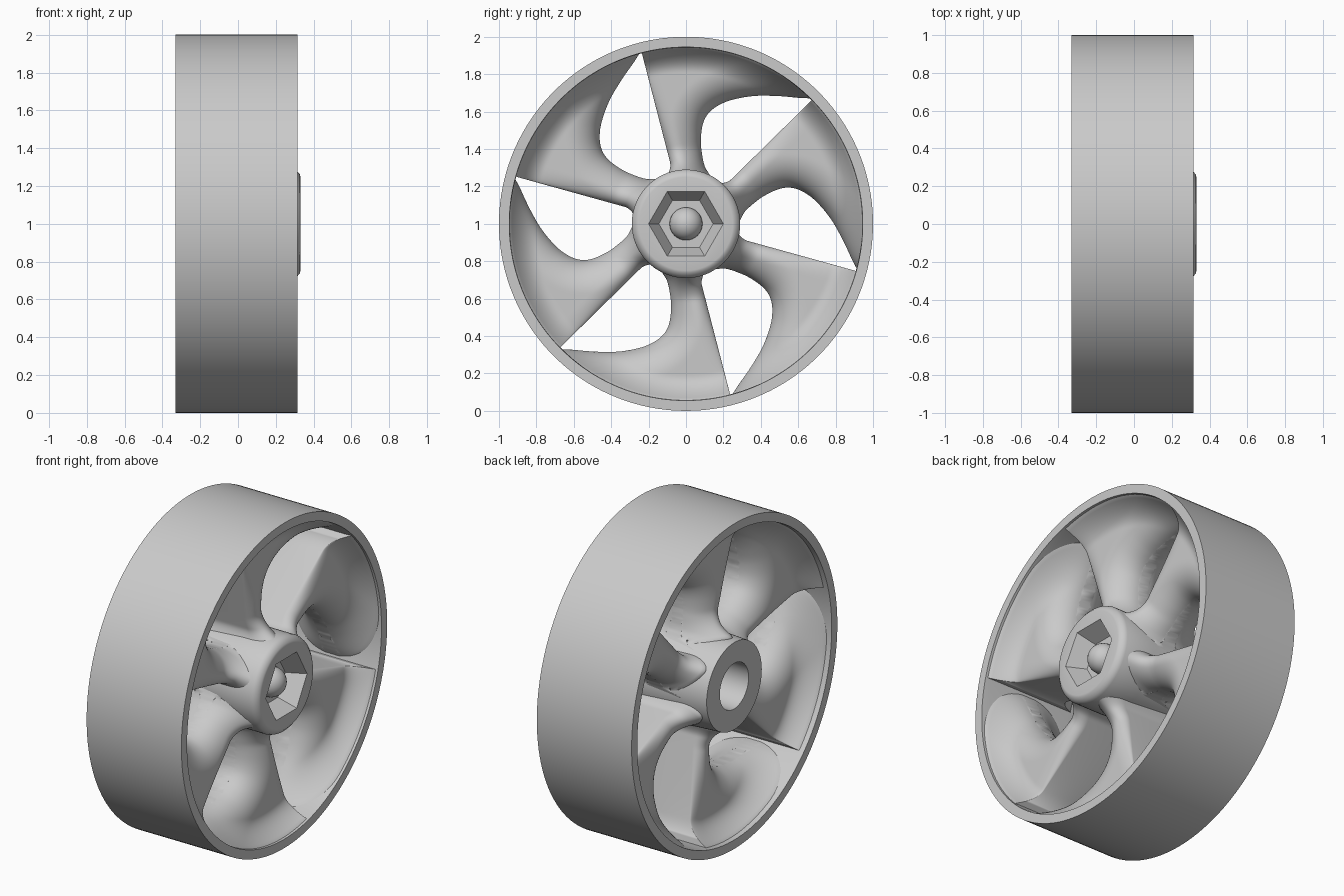
import bpy, bmesh, math
from mathutils import Vector

cube = bpy.data.objects.get("Cube")
if cube:
    bpy.data.objects.remove(cube, do_unlink=True)

GREY = (0.59, 0.59, 0.59, 1)
grey = bpy.data.materials.new("cast_grey")
grey.use_nodes = True
grey.diffuse_color = GREY
grey.node_tree.nodes["Principled BSDF"].inputs["Base Color"].default_value = GREY


def smooth_object(obj, degrees):
    bpy.ops.object.select_all(action='DESELECT')
    obj.select_set(True)
    bpy.context.view_layer.objects.active = obj
    bpy.ops.object.shade_smooth_by_angle(angle=math.radians(degrees))


def make_object(name, bm, degrees=35):
    """Finish a bmesh as an object centred on the wheel axis."""
    bmesh.ops.remove_doubles(bm, verts=bm.verts, dist=1e-5)
    bmesh.ops.recalc_face_normals(bm, faces=bm.faces)
    mesh = bpy.data.meshes.new(name)
    bm.to_mesh(mesh)
    bm.free()
    mesh.materials.append(grey)
    obj = bpy.data.objects.new(name, mesh)
    obj.location.z = 1
    bpy.context.collection.objects.link(obj)
    smooth_object(obj, degrees)
    return obj


def polar(x, r, angle):
    return Vector((x, r * math.cos(angle), r * math.sin(angle)))


def lathe(profile, segments, closed=False):
    """Revolve (radius, x) points about the x axis."""
    bm = bmesh.new()
    verts = [bm.verts.new((x, r, 0)) for r, x in profile]
    edges = [bm.edges.new(p) for p in zip(verts, verts[1:])]
    if closed:
        edges.append(bm.edges.new((verts[-1], verts[0])))
    bmesh.ops.spin(bm, geom=verts + edges, axis=(1, 0, 0), cent=(0, 0, 0),
                   angle=math.tau, steps=segments)
    return bm


# Rim: plain outer tread with thin inner wall
rim_profile = [(1, -0.33), (1, 0.315), (0.945, 0.315), (0.942, 0.27),
               (0.942, -0.285), (0.945, -0.33)]
make_object("rim", lathe(rim_profile, 160, True))

# Hub: chamfered front, blind bore at the back
hub_profile = [(0, 0.1), (0.14, 0.1), (0.14, -0.328), (0.268, -0.328), (0.28, -0.1),
               (0.29, 0.1), (0.29, 0.29), (0.282, 0.31), (0.262, 0.327),
               (0.25, 0.33), (0, 0.33)]
hub = make_object("hub", lathe(hub_profile, 72))

# Tapered hexagonal socket cut into the hub front
bm = bmesh.new()
rings = [[bm.verts.new(polar(x, r, k * math.pi / 3)) for k in range(6)]
         for x, r in ((0.22, 0.145), (0.34, 0.205))]
for k in range(6):
    j = (k + 1) % 6
    bm.faces.new((rings[0][k], rings[0][j], rings[1][j], rings[1][k]))
bm.faces.new(rings[0])
bm.faces.new(rings[1])
cutter = make_object("socket_cutter", bm)
cutter.hide_render = True
cut = hub.modifiers.new("socket", 'BOOLEAN')
cut.operation = 'DIFFERENCE'
cut.solver = 'EXACT'
cut.object = cutter
bpy.context.view_layer.update()
bpy.context.view_layer.objects.active = hub
# The cut must come before any smoothing modifier
while hub.modifiers[0] != cut:
    bpy.ops.object.modifier_move_up(modifier=cut.name)
bpy.ops.object.modifier_apply(modifier=cut.name)
bpy.data.objects.remove(cutter, do_unlink=True)
smooth_object(hub, 35)

# Domed axle end in the socket
bm = bmesh.new()
bmesh.ops.create_uvsphere(bm, u_segments=32, v_segments=16, radius=0.088)
dome = make_object("axle_dome", bm)
dome.location.x = 0.225

# Curved opening edge: (radius, degrees from the opening tip)
CURVE = [(0.285, 18), (0.32, 27), (0.4, 33.5), (0.48, 35.8), (0.56, 35.6), (0.62, 33),
         (0.68, 28), (0.73, 22.5), (0.78, 16.8), (0.83, 11), (0.9, 4), (0.955, 0)]


def curve_angle(r):
    """Smooth interpolation of the opening edge."""
    if r <= CURVE[0][0]:
        return max(0, CURVE[0][1] - (CURVE[0][0] - r) * 700)
    if r >= CURVE[-1][0]:
        return 0
    i = max(k for k, p in enumerate(CURVE) if p[0] <= r)

    def slope(k):
        a, b = CURVE[max(k - 1, 0)], CURVE[min(k + 1, len(CURVE) - 1)]
        return (b[1] - a[1]) / (b[0] - a[0])
    (r0, a0), (r1, a1) = CURVE[i], CURVE[i + 1]
    w = r1 - r0
    t = (r - r0) / w
    return ((1 + 2 * t) * (1 - t) ** 2 * a0 + t * (1 - t) ** 2 * w * slope(i)
            + t * t * (3 - 2 * t) * a1 + t * t * (t - 1) * w * slope(i + 1))


edge_points = []
for k in range(301):
    r = 0.285 + 0.67 * k / 300
    edge_points.append(polar(0, r, math.radians(curve_angle(r))))


def roll(distance, width):
    """Quarter ellipse from 0 at an edge to 1 inside."""
    t = min(max(distance, 0) / width, 1)
    return math.sqrt(1 - (1 - t) ** 2)


def half_thickness(point, wall_distance):
    """Rounded along both edges, filleted into hub and rim."""
    r = point.length
    curve_distance = min((point - q).length_squared for q in edge_points) ** 0.5
    hub_fillet = 0.11 * (max(0, 0.42 - max(r, 0.28)) / 0.14) ** 2
    rim_fillet = 0.12 * (max(0, min(r, 0.945) - 0.81) / 0.135) ** 2
    body = min(0.165 + hub_fillet + rim_fillet, 0.29)
    # The flat wall is rounded near the hub and crisp near the rim
    crisp = min(1, 0.25 + r * 0.8)
    wall = crisp + (1 - crisp) * roll(wall_distance, 0.09)
    return 0.02 + body * wall * roll(curve_distance, 0.18)


# Spoke: straight radial edge on one side, rounded sweep on the other
bm = bmesh.new()
ROWS, COLS = 72, 44
front, back = [], []
for i in range(ROWS + 1):
    r = 0.25 + 0.71 * i / ROWS
    start = curve_angle(r)
    end = 60 + 4 * (max(0, 0.34 - r) / 0.05) ** 2
    front.append([])
    back.append([])
    for j in range(COLS + 1):
        u = (1 - math.cos(math.pi * j / COLS)) / 2
        angle = start + (end - start) * u
        p = polar(0, r, math.radians(angle))
        p.x = half_thickness(p, r * math.radians(end - angle))
        front[i].append(bm.verts.new(p))
        back[i].append(bm.verts.new((-p.x, p.y, p.z)))
for i in range(ROWS):
    for sheet in (front, back):
        for j in range(COLS):
            bm.faces.new((sheet[i][j], sheet[i + 1][j], sheet[i + 1][j + 1], sheet[i][j + 1]))
    for j in (0, COLS):
        bm.faces.new((front[i][j], front[i + 1][j], back[i + 1][j], back[i][j]))
for i in (0, ROWS):
    for j in range(COLS):
        bm.faces.new((front[i][j], front[i][j + 1], back[i][j + 1], back[i][j]))
spoke = make_object("spoke_1", bm, 60)

# Six spokes around the axle
for k in range(6):
    obj = spoke
    if k:
        obj = spoke.copy()
        obj.name = f"spoke_{k + 1}"
        bpy.context.collection.objects.link(obj)
    obj.rotation_euler.x = math.radians(-15.5 + 60 * k)
